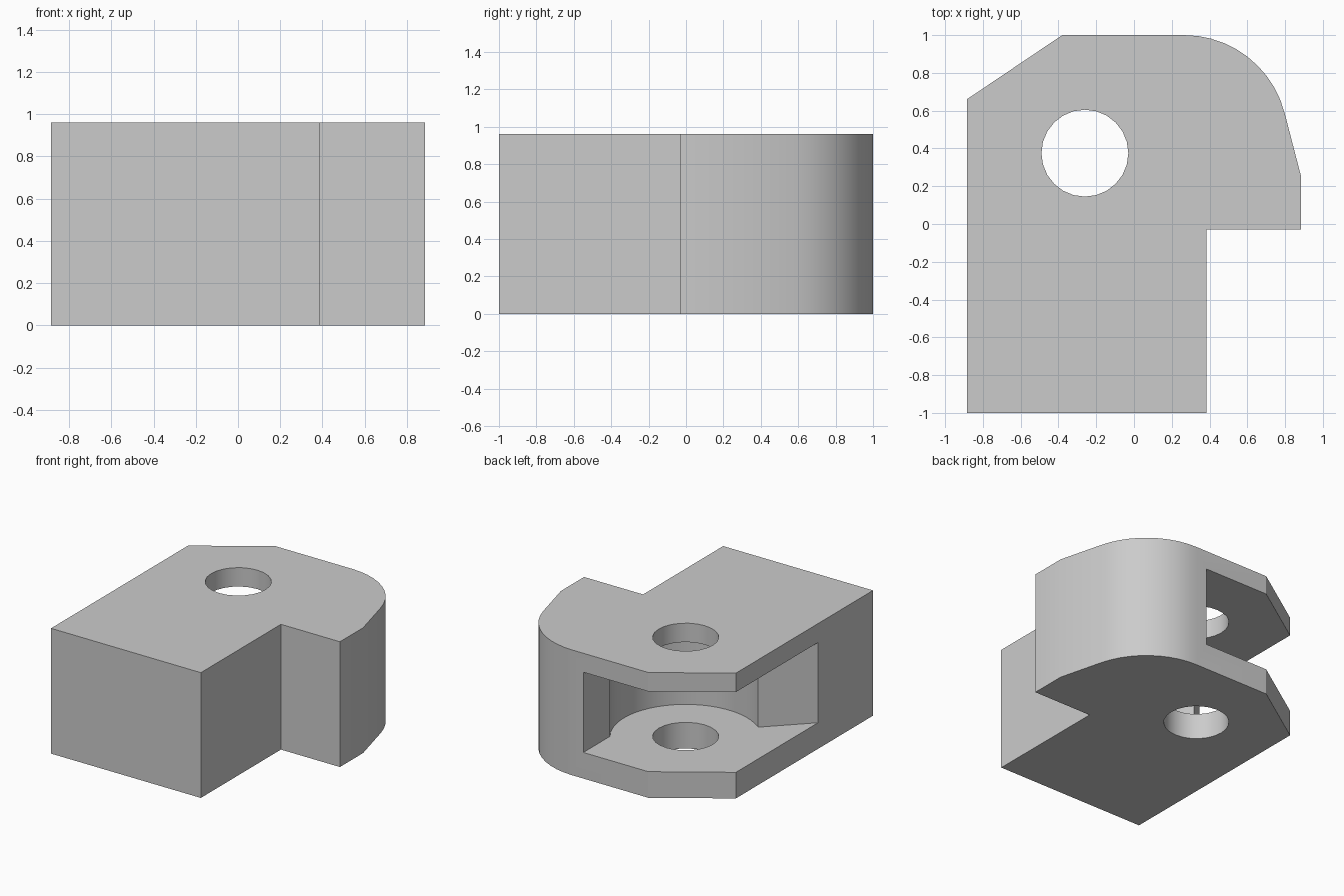
import bpy, bmesh
from math import sin, cos, radians

HEIGHT = 0.96
HOLE_CENTRE = (-0.26, 0.375)

cube = bpy.data.objects.get("Cube")
if cube:
    bpy.data.objects.remove(cube, do_unlink=True)

grey = bpy.data.materials.new("plain_grey")
grey.use_nodes = True
grey.diffuse_color = (0.6, 0.6, 0.6, 1)
grey.node_tree.nodes["Principled BSDF"].inputs["Base Color"].default_value = (0.6, 0.6, 0.6, 1)


def arc(centre, radius, start, end, steps):
    """Points along an arc, angles in degrees."""
    angles = [radians(start + (end - start) * i / steps) for i in range(steps + 1)]
    return [(centre[0] + radius * cos(a), centre[1] + radius * sin(a)) for a in angles]


def prism(name, outline, bottom, top):
    """Extrude a flat outline between two heights."""
    bm = bmesh.new()
    face = bm.faces.new([bm.verts.new((x, y, bottom)) for x, y in outline])
    grown = bmesh.ops.extrude_face_region(bm, geom=[face])
    verts = [v for v in grown["geom"] if isinstance(v, bmesh.types.BMVert)]
    bmesh.ops.translate(bm, verts=verts, vec=(0, 0, top - bottom))
    bmesh.ops.recalc_face_normals(bm, faces=bm.faces)
    mesh = bpy.data.meshes.new(name)
    bm.to_mesh(mesh)
    bm.free()
    mesh.materials.append(grey)
    obj = bpy.data.objects.new(name, mesh)
    bpy.context.collection.objects.link(obj)
    return obj


# Block with one rounded corner, one chamfer and a step
outline = [(-0.885, -1), (0.385, -1), (0.385, -0.03), (0.885, -0.03), (0.885, 0.25)]
outline += arc((0.265, 0.45), 0.55, 14.5, 90, 10)
outline += [(-0.38, 1), (-0.885, 0.66)]
block = prism("clevis_block", outline, 0, HEIGHT)

# Slot with a round back, open towards the chamfered corner
slot_outline = [(-1.2, -0.65), (-1.2, 1.2), (0.17, 1.2)]
slot_outline += arc(HOLE_CENTRE, 0.525, 35, -128.4, 24)
slot = prism("slot_cutter", slot_outline, 0.20, 0.815)

# Pin hole through both plates
pin_hole = prism("pin_hole_cutter", arc(HOLE_CENTRE, 0.23, 0, 345, 23), -0.1, HEIGHT + 0.1)

bpy.ops.object.select_all(action="DESELECT")
bpy.context.view_layer.objects.active = block
block.select_set(True)
for cutter in (slot, pin_hole):
    cutter.hide_render = True
    cut = block.modifiers.new(cutter.name, "BOOLEAN")
    cut.operation = "DIFFERENCE"
    cut.solver = "EXACT"
    cut.object = cutter
    bpy.ops.object.modifier_apply(modifier=cut.name)
    bpy.data.objects.remove(cutter, do_unlink=True)

bpy.ops.object.shade_smooth_by_angle(angle=radians(25))
